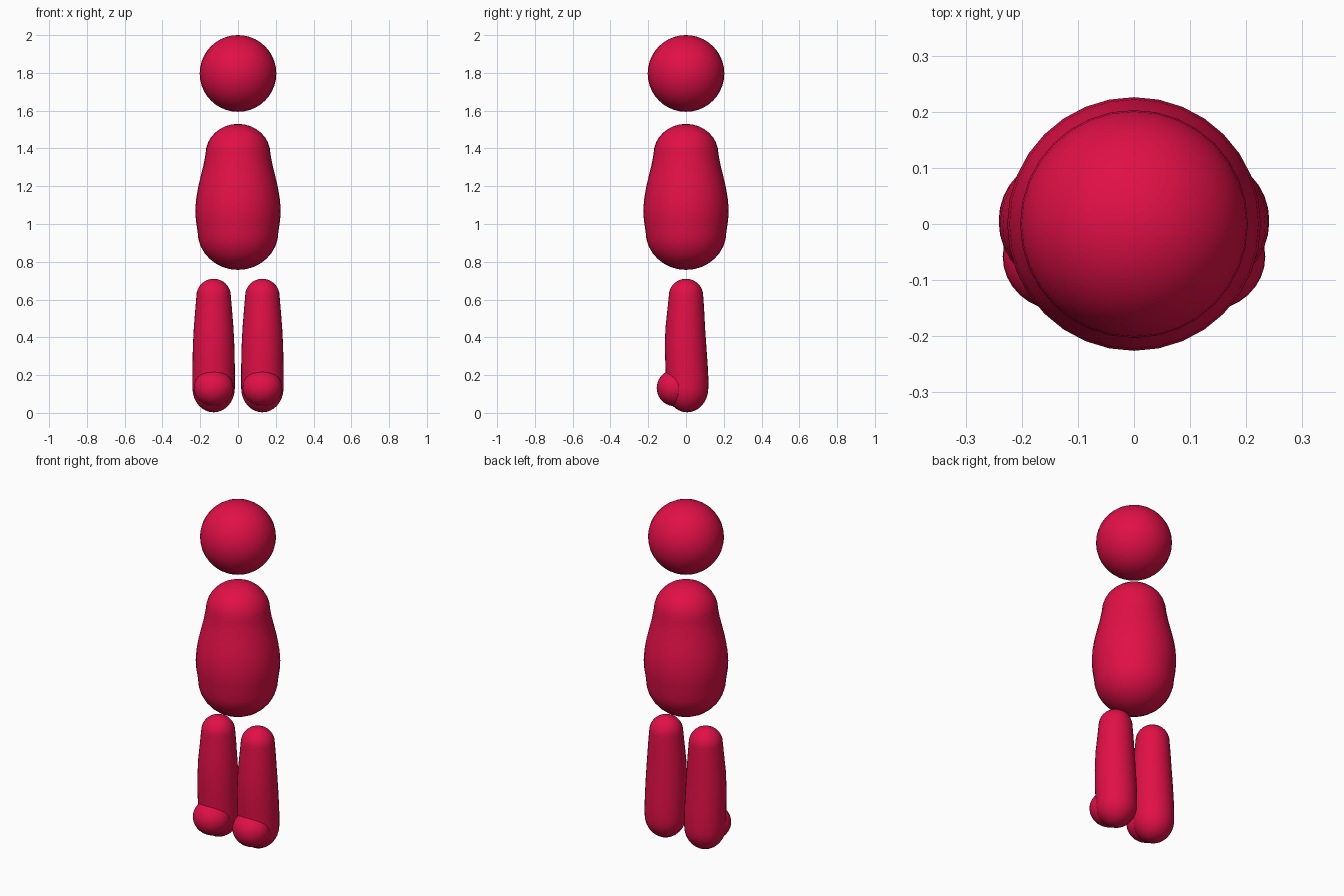
import bpy, bmesh, math

cube = bpy.data.objects.get("Cube")
if cube:
    bpy.data.objects.remove(cube, do_unlink=True)

SEGMENTS = 32

crimson = bpy.data.materials.new("crimson")
crimson.use_nodes = True
colour = (0.75, 0.005, 0.062, 1)
crimson.diffuse_color = colour
crimson.node_tree.nodes["Principled BSDF"].inputs["Base Color"].default_value = colour


def finish(bm, name):
    bmesh.ops.recalc_face_normals(bm, faces=bm.faces)
    for face in bm.faces:
        face.smooth = True
    mesh = bpy.data.meshes.new(name)
    bm.to_mesh(mesh)
    bm.free()
    mesh.materials.append(crimson)
    obj = bpy.data.objects.new(name, mesh)
    bpy.context.collection.objects.link(obj)
    return obj


def ball(name, centre, radii):
    bm = bmesh.new()
    bmesh.ops.create_uvsphere(bm, u_segments=SEGMENTS, v_segments=20, radius=1)
    bmesh.ops.scale(bm, vec=radii, verts=bm.verts)
    bmesh.ops.translate(bm, vec=centre, verts=bm.verts)
    return finish(bm, name)


def dome(z, radius, y, height, steps=8):
    """Rings (z, radius, y) from the rim of a dome towards its pole."""
    angles = [i * math.pi / 2 / steps for i in range(1, steps)]
    return [(z + height * math.sin(a), radius * math.cos(a), y) for a in angles]


def rounded_body(name, x, sections, bottom, top):
    """Loft circular sections and close both ends with domes."""
    low, high = sections[0], sections[-1]
    rings = dome(*low, bottom - low[0])[::-1] + sections + dome(*high, top - high[0])
    bm = bmesh.new()
    loops = []
    for z, r, y in rings:
        turn = [2 * math.pi * i / SEGMENTS for i in range(SEGMENTS)]
        loops.append([bm.verts.new((x + r * math.cos(a), y + r * math.sin(a), z)) for a in turn])
    for a, b in zip(loops, loops[1:]):
        for i in range(SEGMENTS):
            j = (i + 1) % SEGMENTS
            bm.faces.new((a[i], a[j], b[j], b[i]))
    for loop, z, y in ((loops[0], bottom, low[2]), (loops[-1], top, high[2])):
        pole = bm.verts.new((x, y, z))
        for i in range(SEGMENTS):
            bm.faces.new((loop[i], loop[(i + 1) % SEGMENTS], pole))
    return finish(bm, name)


# Floating head
ball("head", (0, 0, 1.797), (0.203, 0.203, 0.203))

# Pear-shaped torso
torso = [(0.96, 0.214, 0), (1.02, 0.223, 0), (1.07, 0.226, 0), (1.13, 0.222, 0),
         (1.19, 0.212, 0), (1.25, 0.198, 0), (1.31, 0.183, 0), (1.37, 0.172, 0)]
rounded_body("torso", 0, torso, 0.757, 1.53)

# Legs and feet
leg = [(0.13, 0.112, 0.006), (0.17, 0.112, 0.007), (0.25, 0.112, 0.003),
       (0.35, 0.110, -0.002), (0.45, 0.105, -0.004), (0.55, 0.097, -0.001), (0.62, 0.091, 0)]
for side, x in (("left", 0.129), ("right", -0.129)):
    rounded_body(side + "_leg", x, leg, 0.003, 0.71)
    ball(side + "_foot", (x, -0.058, 0.132), (0.105, 0.097, 0.097))
